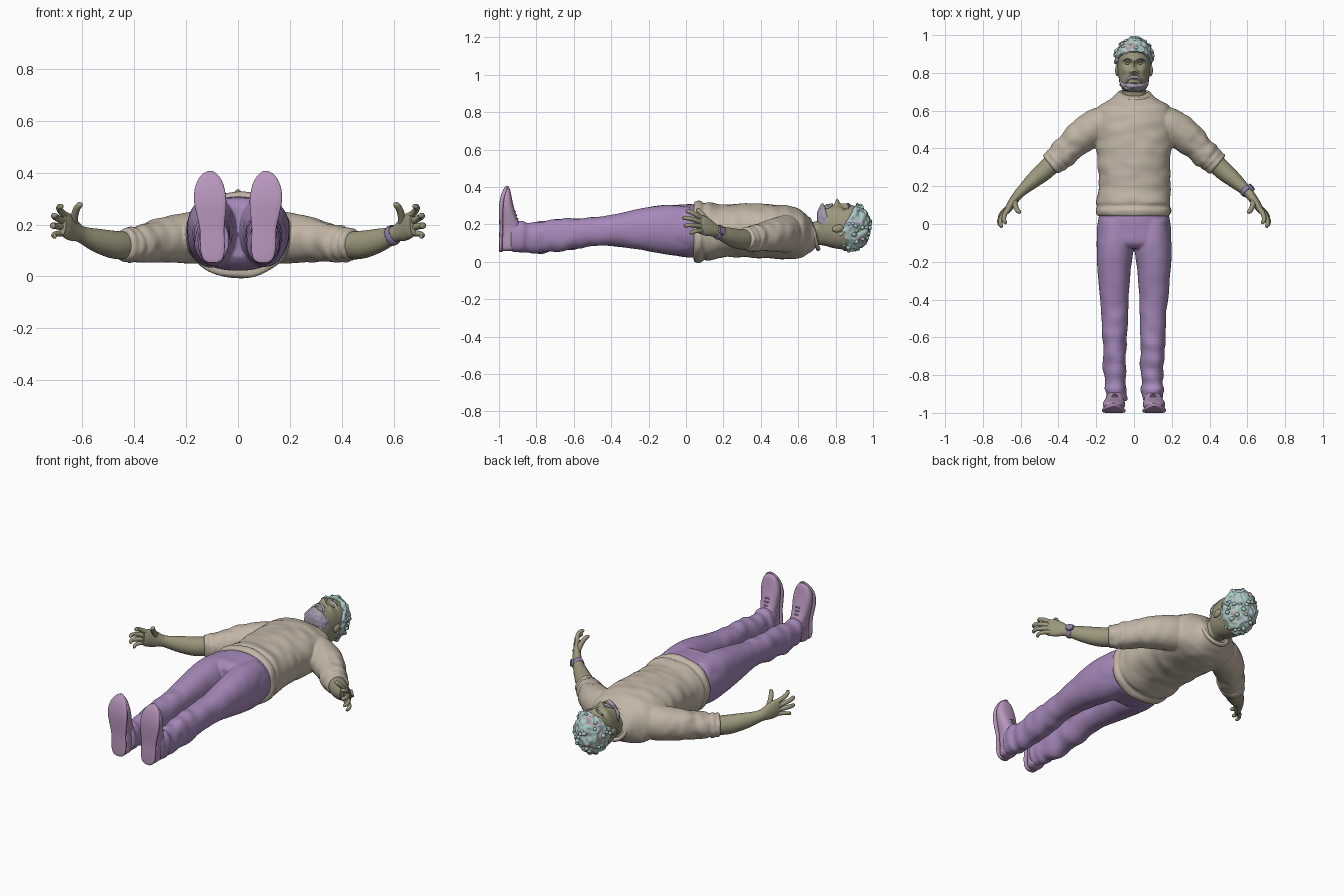
import bpy, bmesh, math, random
from mathutils import Vector, Matrix, noise

if "Cube" in bpy.data.objects:
    bpy.data.objects.remove(bpy.data.objects["Cube"])

random.seed(4)
Y, Z = Vector((0, 1, 0)), Vector((0, 0, 1))


def mat(name, *rgb):
    m = bpy.data.materials.new(name)
    m.diffuse_color = (*rgb, 1)
    m.use_nodes = True
    m.node_tree.nodes["Principled BSDF"].inputs["Base Color"].default_value = m.diffuse_color
    return m


SWEATER = mat("sweater_beige", .54, .465, .38)
SKIN = mat("skin_olive", .33, .31, .205)
PANTS = mat("trousers_purple", .38, .25, .49)
SHOE = mat("shoe_mauve", .48, .31, .51)
HAIR = [mat("hair_teal", .40, .58, .54), mat("hair_rose", .52, .42, .46), mat("hair_lavender", .46, .46, .62)]
BEARD = mat("beard_grey", .36, .32, .42)
WATCH = mat("watch_dark", .26, .21, .37)


def finish(name, bm, m, angle=50):
    bmesh.ops.recalc_face_normals(bm, faces=bm.faces)
    me = bpy.data.meshes.new(name)
    bm.to_mesh(me)
    bm.free()
    for x in (m if isinstance(m, list) else [m]):
        me.materials.append(x)
    ob = bpy.data.objects.new(name, me)
    bpy.context.collection.objects.link(ob)
    bpy.ops.object.select_all(action='DESELECT')
    ob.select_set(True)
    bpy.context.view_layer.objects.active = ob
    bpy.ops.object.shade_smooth_by_angle(angle=math.radians(angle))
    return ob


def weld(name, obs, voxel, passes):
    """Join overlapping volumes into one smooth skin."""
    bpy.ops.object.select_all(action='DESELECT')
    for o in obs:
        o.select_set(True)
    bpy.context.view_layer.objects.active = obs[0]
    bpy.ops.object.join()
    obs[0].name = name
    r = obs[0].modifiers.new("weld", 'REMESH')
    r.mode, r.voxel_size, r.use_smooth_shade = 'VOXEL', voxel, True
    s = obs[0].modifiers.new("soften", 'SMOOTH')
    s.factor, s.iterations = .5, passes


def spline(pts, steps):
    out, last = [], len(pts) - 1
    for i in range(last):
        a, b, c, d = (pts[max(0, min(last, i + k))] for k in (-1, 0, 1, 2))
        for s in range(steps):
            t = s / steps
            out.append([.5 * (2*q + (r-p)*t + (2*p-5*q+4*r-w)*t*t + (3*q-p-3*r+w)*t**3)
                        for p, q, r, w in zip(a, b, c, d)])
    return out + [list(pts[-1])]


def loft(name, pts, m, axis=None, ref=Z, segs=32, steps=5, n=2.0, amp=0.0, freq=(14, 14, 14), sculpt=None, fold=None):
    """Skin through sections (x, y, z, half width, half height)."""
    rows = spline(pts, steps)
    bm = bmesh.new()
    rings = []
    for i, (x, y, z, ra, rb) in enumerate(rows):
        a, b = rows[max(0, i - 1)], rows[min(len(rows) - 1, i + 1)]
        t = axis or (Vector(b[:3]) - Vector(a[:3])).normalized()
        side = t.cross(ref).normalized()
        up = side.cross(t)
        ring = []
        for k in range(segs):
            th = math.tau * k / segs
            c, s = (math.copysign(abs(v) ** (2 / n), v) for v in (math.cos(th), math.sin(th)))
            off = side * c * max(ra, .001) + up * s * max(rb, .001)
            p = Vector((x, y, z)) + off
            if amp:
                q = Vector((p.x * freq[0], p.y * freq[1], p.z * freq[2]))
                p += off.normalized() * amp * noise.noise(q) * (fold(p) if fold else 1)
            ring.append(bm.verts.new(sculpt(p) if sculpt else p))
        rings.append(ring)
    for r0, r1 in zip(rings, rings[1:]):
        for k in range(segs):
            j = (k + 1) % segs
            bm.faces.new((r0[k], r0[j], r1[j], r1[k]))
    bm.faces.new(rings[0])
    bm.faces.new(rings[-1])
    return finish(name, bm, m)


def sec(y, lo, hi, rx, xc=0.0):
    return (xc, y, (lo + hi) / 2, rx, (hi - lo) / 2)


def ball(name, loc, size, m, sub=3, rot=0.0):
    bm = bmesh.new()
    bmesh.ops.create_icosphere(bm, subdivisions=sub, radius=1,
        matrix=Matrix.Translation(loc) @ Matrix.Rotation(rot, 4, 'X') @ Matrix.Diagonal((*size, 1)))
    return finish(name, bm, m)


# Sweater body and collar
sweater = [loft("sweater_body", [sec(*r) for r in (
    (.041, .006, .314, .184), (.05, -.002, .322, .195), (.075, -.002, .327, .199), (.095, .01, .312, .19),
    (.12, .006, .318, .197), (.2, .022, .306, .19), (.3, .025, .31, .193), (.4, .02, .31, .2),
    (.5, .015, .305, .207), (.57, .015, .292, .208), (.62, .025, .272, .19), (.645, .04, .25, .152),
    (.665, .052, .23, .118), (.685, .07, .2, .095), (.7, .085, .17, .075))],
    SWEATER, axis=Y, segs=64, n=2.25, amp=.008, freq=(9, 20, 9))]
bpy.ops.mesh.primitive_torus_add(location=(0, .682, .148), rotation=(math.radians(-73), 0, 0),
    major_segments=40, minor_segments=10, major_radius=.083, minor_radius=.012)
collar = bpy.context.object
collar.name = "sweater_collar"
collar.data.materials.append(SWEATER)
bpy.ops.object.shade_smooth_by_angle(angle=math.radians(60))

# Trouser seat
trousers = [loft("trouser_seat", [sec(*r) for r in ((.1, .03, .30, .175), (.03, .022, .308, .188),
    (-.04, .03, .305, .197), (-.1, .045, .3, .19), (-.13, .075, .27, .15))], PANTS, axis=Y, segs=48, n=2.3)]

# Head: jaw and skull sections, then soft facial bumps (x, y, radius x, radius y, lift)
BUMPS = ((0, .867, .055, .011, .008), (.033, .85, .02, .012, -.014), (0, .845, .009, .03, .014),
         (0, .808, .016, .013, .034), (.016, .805, .009, .009, .012), (.05, .815, .02, .018, .008),
         (0, .765, .024, .006, .011), (0, .751, .022, .006, .011), (0, .728, .022, .012, .008))


def face(p):
    lift = 0
    if p.z > .2:
        for x, y, rx, ry, d in BUMPS:
            for s in ((1, -1) if x else (1,)):
                lift += d * math.exp(-((p.x - s * x) / rx) ** 2 - ((p.y - y) / ry) ** 2)
    return p + Z * lift * min(1, max(0, (p.z - .2) / .05))


loft("head", [sec(*r) for r in (
    (.63, .085, .205, .07), (.68, .09, .213, .067), (.704, .092, .225, .064), (.717, .09, .276, .062),
    (.745, .085, .298, .075), (.79, .073, .3, .083), (.84, .066, .298, .088), (.885, .066, .3, .089),
    (.925, .08, .292, .08), (.955, .105, .265, .06), (.975, .15, .22, .025))],
    SKIN, axis=Y, segs=96, steps=8, n=2.15, sculpt=face)

# Beard, moustache, eyes and ears
loft("beard", [sec(*r) for r in ((.701, .2, .262, .03), (.71, .165, .285, .056), (.727, .15, .302, .069),
     (.742, .15, .298, .076), (.756, .15, .28, .078))],
     BEARD, axis=Y, segs=64, steps=6, amp=.007, freq=(60, 60, 60), sculpt=face)
for s in (1, -1):
    loft("moustache", [(0, .778, .306, .007, .008), (s*.018, .777, .304, .008, .008),
         (s*.036, .762, .292, .006, .007), (s*.042, .745, .283, .003, .003)], BEARD, ref=Y, segs=12)
    ball("eye", (s*.033, .85, .275), (.014, .008, .012), SKIN, 2)
    loft("eyebrow", [(s*.012, .866, .307, .004, .003), (s*.034, .873, .304, .006, .005),
         (s*.056, .866, .283, .003, .003)], BEARD, ref=Y, segs=10)
    ball("ear", (s*.089, .812, .178), (.011, .031, .02), SKIN, 3, .25)

# Hair: lumpy cap pulled under the skin below the hairline
C, R = Vector((0, .884, .19)), Vector((.099, .102, .13))


def hairline(p):
    return p.y - (.755 + (p.z - .06) * .62)


bm = bmesh.new()
bmesh.ops.create_icosphere(bm, subdivisions=5, radius=1)
for v in bm.verts:
    d = v.co.normalized()
    p = C + Vector((d.x * R.x, d.y * R.y, d.z * R.z))
    k = 1 + .12 * noise.noise(p * 38) + .06 * noise.noise(p * 80)
    if hairline(p) < 0:
        k = .72
    v.co = C + (p - C) * k
for f in bm.faces:
    v = noise.noise(f.calc_center_median() * 28)
    f.material_index = 1 if v > .33 else 2 if v < -.36 else 0
finish("hair_cap", bm, HAIR, 70)

# Hair tufts
bm = bmesh.new()
made = 0
while made < 45:
    d = Vector([random.gauss(0, 1) for _ in range(3)]).normalized()
    p = C + Vector((d.x * R.x, d.y * R.y, d.z * R.z)) * .99
    if hairline(p) < .012:
        continue
    rot = d.to_track_quat('Z', 'Y').to_matrix().to_4x4() @ Matrix.Rotation(random.uniform(-.9, .9), 4, 'X')
    w = random.uniform(.01, .015)
    bmesh.ops.create_icosphere(bm, subdivisions=2, radius=1,
        matrix=Matrix.Translation(p) @ rot @ Matrix.Diagonal((w, w * .8, w, 1)))
    made += 1
finish("hair_tufts", bm, HAIR, 70)

for s in (1, -1):
    def mir(pts):
        return [(s * p[0], *p[1:]) for p in pts]

    # Sleeves with pushed-up folds
    sweater.append(loft("sleeve", mir(((.08, .54, .153, .07, .09), (.16, .535, .15, .088, .1),
         (.23, .498, .145, .092, .094), (.30, .445, .138, .086, .083), (.345, .4, .13, .075, .074),
         (.38, .368, .125, .078, .072), (.4, .35, .122, .068, .064))),
         SWEATER, segs=36, amp=.01, freq=(22, 22, 12), fold=lambda p: min(1, max(0, abs(p.x) * 5 - .9))))
    for x, y, r in ((.385, .362, .072), (.41, .339, .069), (.432, .32, .065)):
        sweater.append(loft("sleeve_roll", mir(((x-.014, y+.013, .122, r-.012, r-.014),
             (x-.006, y+.006, .122, r, r-.003), (x+.006, y-.006, .121, r, r-.003),
             (x+.012, y-.011, .121, r-.014, r-.014))), SWEATER, segs=32, steps=3, amp=.008, freq=(20, 20, 20)))

    # Forearm and palm
    loft("forearm", mir(((.4, .35, .12, .048, .05), (.47, .285, .121, .05, .054), (.54, .225, .138, .04, .046),
         (.585, .184, .154, .03, .036), (.612, .157, .166, .026, .033), (.64, .12, .182, .023, .046),
         (.662, .085, .198, .02, .05), (.674, .062, .202, .013, .042))), SKIN, segs=28)

    # Fingers: knuckle, tip
    for name, a, b, r in (("index_finger", (.663, .083, .233), (.682, .0, .274), .0125),
                          ("middle_finger", (.671, .078, .212), (.706, -.02, .236), .013),
                          ("ring_finger", (.672, .08, .189), (.713, -.012, .193), .0125),
                          ("little_finger", (.666, .088, .166), (.71, .02, .152), .011),
                          ("thumb", (.632, .128, .197), (.606, .058, .284), .0145)):
        a, b = Vector(a), Vector(b)
        bend = Vector((.007 if name == "thumb" else .013, 0, .004))
        path = [(a, 1.1), (a.lerp(b, .35) + bend, 1), (a.lerp(b, .7) + bend, .9),
                (a.lerp(b, .93), .75), (b, .15)]
        loft(name, mir([(*p, r * k, r * k) for p, k in path]), SKIN, segs=14, steps=4)

    # Trouser leg, creased towards the ankle
    trousers.append(loft("trouser_leg", [sec(*r[:4], s * r[4]) for r in (
        (.02, .04, .295, .085, .098), (-.06, .035, .302, .094, .1), (-.15, .048, .3, .096, .102),
        (-.25, .065, .283, .088, .106), (-.4, .085, .25, .075, .104), (-.5, .085, .237, .068, .101),
        (-.6, .068, .23, .066, .1), (-.7, .055, .226, .063, .1), (-.8, .05, .214, .059, .099),
        (-.845, .056, .208, .055, .098), (-.875, .05, .216, .061, .098), (-.9, .056, .21, .055, .097),
        (-.925, .056, .22, .057, .097), (-.937, .06, .217, .053, .097))],
        PANTS, axis=-Y, segs=40, n=2.2, amp=.014, freq=(11, 15, 9),
        fold=lambda p: min(1, max(.2, (-p.y - .25) * 2))))

    # Shoe upper, sole and laces
    def shoe(rows):
        return [(s * xc, (lo + hi) / 2, z, rx, (hi - lo) / 2) for z, lo, hi, rx, xc in rows]
    loft("shoe_upper", shoe(((.058, -.98, -.93, .028, .097), (.075, -.99, -.9, .042, .097),
         (.13, -.99, -.88, .046, .098), (.19, -.99, -.885, .047, .1), (.24, -.99, -.905, .053, .103),
         (.3, -.99, -.922, .058, .106), (.345, -.985, -.932, .053, .108), (.382, -.975, -.94, .036, .108),
         (.402, -.963, -.95, .012, .107))), SHOE, axis=Z, ref=Y, n=2.5)
    loft("shoe_sole", shoe(((.053, -.998, -.982, .018, .097), (.068, -1, -.98, .038, .097),
         (.11, -1, -.98, .047, .098), (.18, -.998, -.978, .047, .1), (.24, -1, -.978, .056, .104),
         (.29, -1, -.976, .062, .107), (.335, -.994, -.97, .058, .109), (.37, -.984, -.96, .046, .109),
         (.393, -.973, -.953, .029, .109), (.406, -.964, -.948, .01, .107))), SHOE, axis=Z, ref=Y, n=4)
    for i in range(3):
        z, y = .226 + i * .02, -.9 - i * .006
        loft("shoe_lace", mir(((.075, y - .012, z, .004, .004), (.102, y, z + .003, .004, .004),
             (.129, y - .012, z, .004, .004))), SHOE, segs=8, steps=4)

weld("sweater", sweater, .0065, 3)
weld("trousers", trousers, .0065, 5)

# Wristwatch
loft("watch_strap", ((.588, .181, .155, .031, .036), (.59, .179, .156, .034, .04),
     (.602, .167, .161, .032, .039), (.604, .165, .162, .029, .034)), WATCH, segs=28, steps=2)
n = Vector((.72, .66, .2)).normalized()
bm = bmesh.new()
bmesh.ops.create_cone(bm, cap_ends=True, segments=24, radius1=.022, radius2=.02, depth=.012,
    matrix=Matrix.Translation(Vector((.597, .172, .159)) + n * .034) @ n.to_track_quat('Z', 'Y').to_matrix().to_4x4())
finish("watch_case", bm, WATCH, 30)
